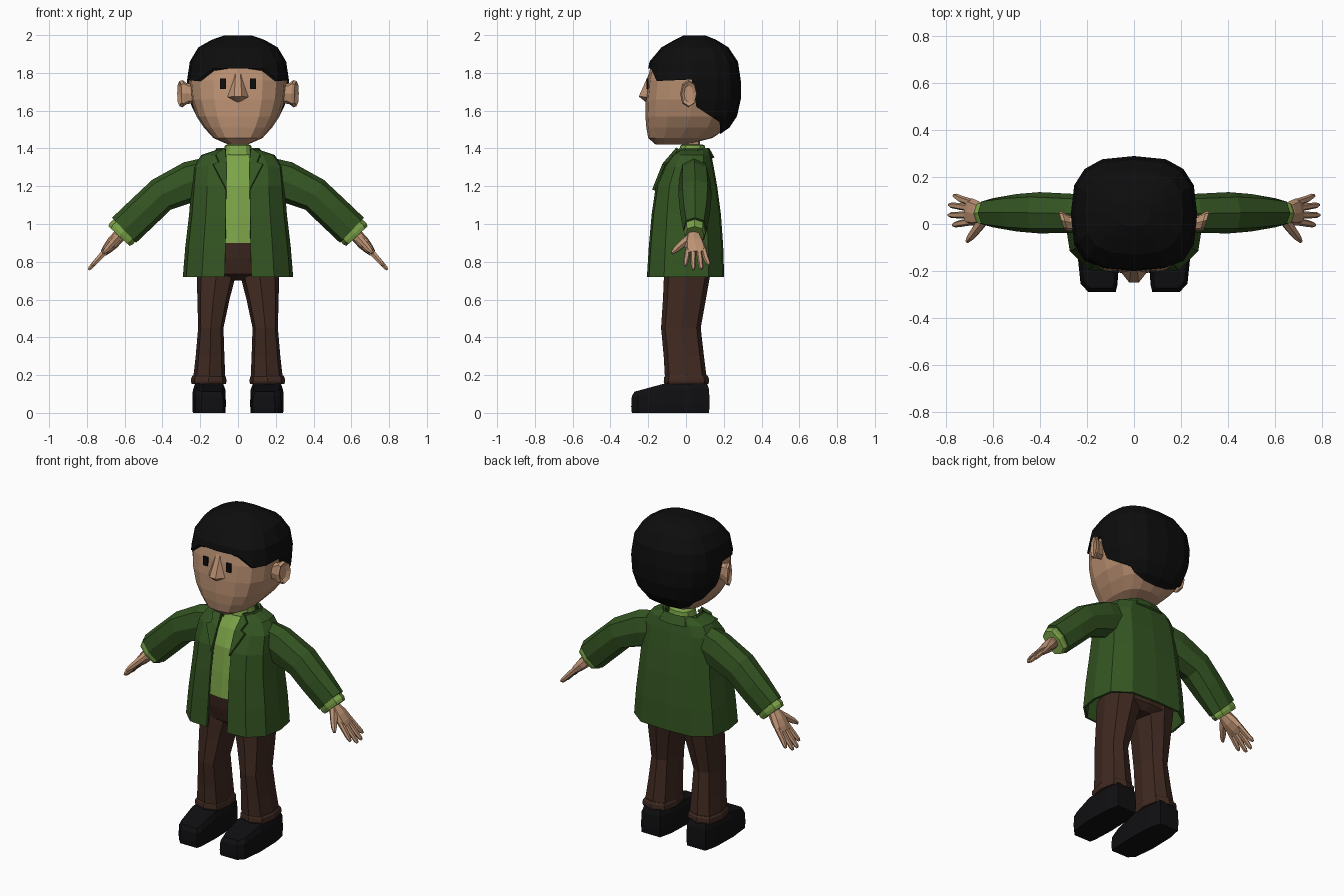
import bpy, bmesh, math
from mathutils import Vector

if "Cube" in bpy.data.objects:
    bpy.data.objects.remove(bpy.data.objects["Cube"])


def material(name, rgb):
    m = bpy.data.materials.new(name)
    m.diffuse_color = (*rgb, 1)
    m.use_nodes = True
    m.node_tree.nodes["Principled BSDF"].inputs["Base Color"].default_value = m.diffuse_color
    return m


SKIN = material("skin", (.50, .285, .17))
BLACK = material("black hair", (.004, .004, .004))
SHOE = material("shoe black", (.005, .005, .006))
JACKET = material("dark green", (.034, .09, .016))
SHIRT = material("light green", (.20, .37, .065))
TROUSER = material("brown", (.050, .022, .015))


def make(name, verts, faces, mat, mirror=False, thick=0):
    me = bpy.data.meshes.new(name)
    me.from_pydata([tuple(v) for v in verts], [], faces)
    bm = bmesh.new()
    bm.from_mesh(me)
    bmesh.ops.recalc_face_normals(bm, faces=bm.faces)
    bm.to_mesh(me)
    bm.free()
    me.materials.append(mat)
    ob = bpy.data.objects.new(name, me)
    bpy.context.collection.objects.link(ob)
    if mirror:
        ob.modifiers.new("Mirror", 'MIRROR')
    if thick:
        s = ob.modifiers.new("Solidify", 'SOLIDIFY')
        s.thickness, s.offset = thick, 0
    return ob


def loft(name, rings, mat, closed=True, **kw):
    """Skin a list of equal-length rings; closed rings get end caps."""
    n = len(rings[0])
    verts = [p for r in rings for p in r]
    faces = []
    for k in range(len(rings) - 1):
        for i in range(n if closed else n - 1):
            j = (i + 1) % n
            faces.append((k*n + i, k*n + j, (k+1)*n + j, (k+1)*n + i))
    if closed:
        faces += [tuple(range(n)), tuple(range(len(verts) - n, len(verts)))]
    return make(name, verts, faces, mat, **kw)


def oval(n, p):
    """Unit superellipse points."""
    out = []
    for i in range(n):
        c, s = math.cos(2*math.pi*i/n), math.sin(2*math.pi*i/n)
        out.append((math.copysign(abs(c)**(2/p), c), math.copysign(abs(s)**(2/p), s)))
    return out


def stack(name, levels, mat, n=12, p=2.6, cx=None, grow=0, **kw):
    """Horizontal rings from (z, half width, front y, back y)."""
    rings = []
    for k, (z, rx, yf, yb) in enumerate(levels):
        x0 = cx[k] if cx else 0
        rings.append([(x0 + a*(rx + grow), (yf+yb)/2 + b*((yb-yf)/2 + grow), z)
                      for a, b in oval(n, p)])
    return loft(name, rings, mat, **kw)


def tube(name, path, mat, n=8, p=2.6):
    """Limb along a path of (x, y, z, half width in y, half depth), mirrored."""
    pts = [Vector(q[:3]) for q in path]
    rings = []
    for k, q in enumerate(path):
        t = (pts[min(k+1, len(pts)-1)] - pts[max(k-1, 0)]).normalized()
        v = t.cross(Vector((0, 1, 0))).normalized()
        u = v.cross(t)
        rings.append([pts[k] + u*q[3]*a + v*q[4]*b for a, b in oval(n, p)])
    return loft(name, rings, mat, mirror=True)


# Head, and the hair as a slightly larger shell trimmed to the hairline
head = [(1.42, .05, -.16, .0), (1.455, .13, -.20, .14), (1.51, .18, -.21, .22),
        (1.57, .22, -.215, .26), (1.66, .25, -.213, .28), (1.76, .26, -.203, .28),
        (1.86, .245, -.183, .265), (1.935, .20, -.12, .215), (1.975, .13, -.05, .15),
        (1.988, .06, .0, .09)]
stack("head", head, SKIN, n=16, p=2.8)
hair = stack("hair", head[:-1] + [(1.999, .06, .0, .09)], BLACK, n=16, p=2.8, grow=.01)
line = [(-.3, 1.827), (-.185, 1.822), (-.155, 1.757), (.03, 1.765), (.055, 1.62),
        (.178, 1.54), (.185, 1.40), (.4, 1.40), (.4, 2.1), (-.3, 2.1)]
cutter = loft("hairline_cutter", [[(x, y, z) for y, z in line] for x in (-.5, .5)], BLACK)
cutter.hide_render = True
cutter.display_type = 'WIRE'
cut = hair.modifiers.new("Hairline", 'BOOLEAN')
cut.operation, cut.object, cut.solver = 'INTERSECT', cutter, 'EXACT'

# Ears, flaring backwards
ear = [(.23, .0, .03, .05), (.27, .005, .033, .055), (.295, .012, .043, .072),
       (.31, .016, .04, .066), (.297, .014, .024, .045)]
loft("ear", [[(x + .3*b*ry, y + b*ry, 1.69 + a*rz) for a, b in oval(8, 2.2)]
             for x, y, ry, rz in ear], SKIN, mirror=True)

# Nose
make("nose", [(-.012, -.19, 1.81), (.012, -.19, 1.81), (.06, -.20, 1.672), (0, -.20, 1.635),
              (-.06, -.20, 1.672), (-.02, -.25, 1.675), (.02, -.25, 1.675)],
     [(0, 1, 6, 5), (1, 2, 6), (2, 3, 6), (6, 3, 5), (3, 4, 5), (4, 0, 5), (0, 4, 3, 2, 1)], SKIN)

# Eyes
loft("eye", [[(.064, y, 1.715), (.094, y, 1.715), (.094, y, 1.77), (.064, y, 1.77)]
             for y in (-.199, -.208)], BLACK, mirror=True)

# Neck, shirt and rolled shirt collar
stack("neck", [(1.36, .045, -.005, .075), (1.52, .045, -.005, .075)], SKIN, n=8)
stack("shirt", [(.90, .20, -.165, .15), (1.05, .19, -.15, .14), (1.2, .18, -.13, .12),
                (1.3, .15, -.085, .11), (1.37, .08, -.035, .10)], SHIRT)
stack("shirt_collar", [(1.35, .07, -.035, .095), (1.37, .076, -.04, .105),
                       (1.415, .07, -.03, .10), (1.422, .055, -.015, .085)], SHIRT)

# Jacket: open-fronted shell
jacket = [(.72, .285, -.20, .195, .07), (.88, .272, -.19, .19, .066),
          (1.05, .252, -.175, .178, .064), (1.2, .24, -.153, .158, .062),
          (1.3, .23, -.11, .14, .062), (1.36, .19, -.07, .128, .062),
          (1.39, .10, -.025, .115, .064)]
rings = []
for z, w, yf, yb, g in jacket:
    d = yb - yf
    rings.append([(g, yf, z), (g + (w-g)*.55, yf + .01, z), (g + (w-g)*.92, yf + .22*d, z),
                  (w, yf + .5*d, z), (.93*w, yf + .8*d, z), (.6*w, yb - .008, z), (0, yb, z)])
loft("jacket", rings, JACKET, closed=False, mirror=True, thick=.014)

# Lapels and standing collar at the back of the neck
make("lapel", [(.07, -.045, 1.40), (.118, -.075, 1.365), (.10, -.11, 1.325),
               (.132, -.118, 1.315), (.062, -.172, 1.18), (.058, -.112, 1.31)],
     [(0, 1, 2, 5), (5, 2, 3, 4)], JACKET, mirror=True, thick=.016)
loft("jacket_collar", [[(.07, -.05, z - .005), (.11*k, .0, z), (.115*k, .06, z),
                        (.075*k, .115*k, z), (0, .125*k, z)]
                       for z, k in ((1.35, 1.15), (1.40, .93))],
     JACKET, closed=False, mirror=True, thick=.014)

# Sleeves and shirt cuffs
tube("sleeve", [(.15, .04, 1.25, .075, .105), (.25, .045, 1.225, .083, .108),
                (.405, .048, 1.155, .088, .093), (.50, .048, 1.065, .08, .092),
                (.603, .048, .967, .062, .092)], JACKET)
tube("inner_cuff", [(.58, .046, .99, .056, .076), (.617, .046, .95, .056, .084),
                    (.630, .046, .936, .05, .076)], SHIRT)

# Hands: palm, four fanned fingers and a thumb, laid out along the forearm
along = Vector((.669, 0, -.743))
wrist = Vector((.612, .04, .957))


def hand_part(name, spec, n=6):
    path = []
    for a, b, rb, rc in spec:
        q = wrist + along*a + Vector((0, b, 0))
        path.append((*q, rb, rc))
    tube(name, path, SKIN, n=n, p=2.4)


hand_part("palm", [(-.03, 0, .034, .034), (.03, 0, .036, .034), (.08, .005, .052, .034),
                   (.125, .012, .058, .026), (.15, .014, .05, .018)], n=8)
for i, (b0, b1, tip) in enumerate([(-.03, -.045, .24), (-.002, -.002, .268),
                                   (.027, .042, .265), (.052, .082, .235)]):
    hand_part("finger_%d" % (i + 1), [(.12, b0, .015, .018), (.19, (b0 + b1)/2, .015, .015),
                                      (tip - .015, b1*.95, .012, .012), (tip, b1, .006, .006)])
hand_part("thumb", [(.035, -.015, .024, .022), (.085, -.06, .021, .02),
                    (.125, -.095, .017, .016), (.15, -.115, .008, .008)])

# Trousers: hips, legs and turned-up hems
stack("hips", [(.70, .10, -.07, .10), (.735, .215, -.12, .137), (.82, .208, -.145, .145),
               (.91, .198, -.16, .145)], TROUSER)
stack("trouser_leg", [(.16, .087, -.11, .113), (.30, .076, -.118, .095), (.45, .067, -.132, .078),
                      (.60, .085, -.122, .105), (.77, .109, -.115, .135)],
      TROUSER, n=8, p=3, cx=[.153, .148, .144, .13, .11], mirror=True)
stack("trouser_hem", [(.152, .09, -.112, .117), (.165, .094, -.118, .122),
                      (.188, .092, -.116, .12), (.198, .084, -.108, .112)],
      TROUSER, n=8, p=3, cx=[.155]*4, mirror=True)

# Shoes: plan outline raised to a sloping top
plan = [(.078, -.29), (.195, -.29), (.228, -.255), (.242, -.12), (.238, .04), (.22, .125),
        (.09, .125), (.07, .04), (.064, -.12), (.07, -.255)]


def shoe_ring(shrink, height):
    out = []
    for x, y in plan:
        top = .112 + .05*min(1, (y + .29)/.2)
        out.append((.153 + (x - .153)*shrink, -.08 + (y + .08)*(.5 + .5*shrink), top*height))
    return out


loft("shoe", [shoe_ring(.97, 0), shoe_ring(1, .3), shoe_ring(.97, .78), shoe_ring(.84, 1)],
     SHOE, mirror=True)
